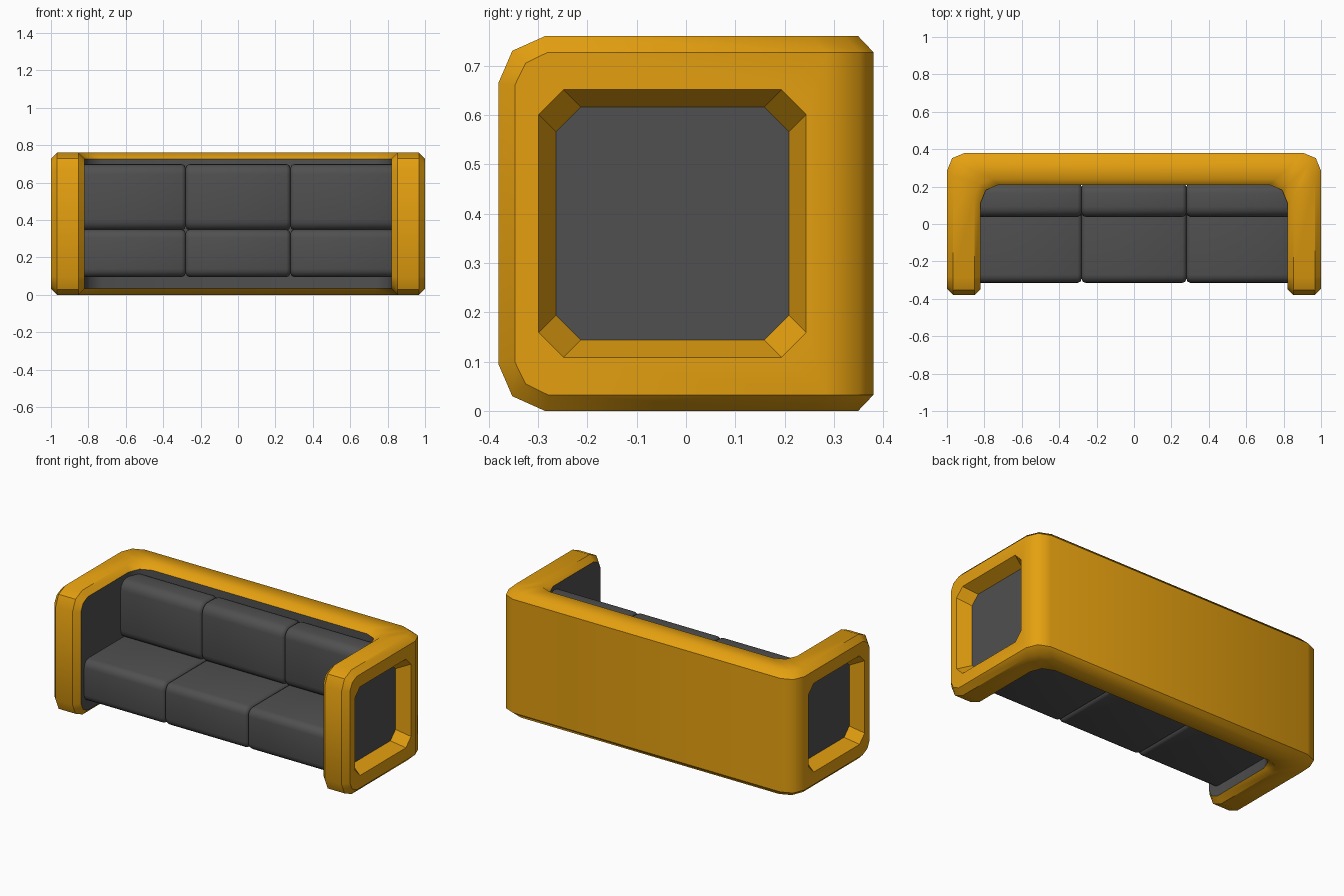
import bpy, bmesh, math

if "Cube" in bpy.data.objects:
    bpy.data.objects.remove(bpy.data.objects["Cube"])

H = 0.76          # overall height
B = 0.033         # rim bevel
R = 0.095         # plan corner radius


def material(name, col):
    m = bpy.data.materials.new(name)
    m.diffuse_color = (*col, 1)
    m.use_nodes = True
    m.node_tree.nodes["Principled BSDF"].inputs["Base Color"].default_value = m.diffuse_color
    return m


GOLD = material("mustard yellow", (0.78, 0.35, 0.005))
GREY = material("dark grey", (0.08, 0.08, 0.08))


def make(name, bm, mats):
    bmesh.ops.recalc_face_normals(bm, faces=bm.faces)
    me = bpy.data.meshes.new(name)
    bm.to_mesh(me)
    bm.free()
    for m in mats:
        me.materials.append(m)
    ob = bpy.data.objects.new(name, me)
    bpy.context.collection.objects.link(ob)
    return ob


def activate(ob):
    bpy.ops.object.select_all(action='DESELECT')
    ob.select_set(True)
    bpy.context.view_layer.objects.active = ob


# U-shaped shell: bevelled wall section swept round arm, back, arm
LAYERS = [(0, True), (B, False), (0.147, False), (0.18, True)]


def station(pos, z_mid, z_in, side):
    """pos(d, inset) gives the plan point at depth d from the outside."""
    low = []
    for d, inset in LAYERS:
        x, y = pos(d, inset)
        low.append((side * x, y, z_in if inset else z_mid))
    return low + [(x, y, H - z) for x, y, z in reversed(low)]


def half(side):
    out = []
    for y_mid, y_in, z_mid, z_in in [(-0.38, -0.347, 0.095, 0.10),
                                     (-0.352, -0.325, 0.03, 0.055),
                                     (-0.285, -0.28, 0, B)]:
        out.append(station(lambda d, i: (1 - d, y_in if i else y_mid), z_mid, z_in, side))
    for a in (0, math.pi / 4, math.pi / 2):
        out.append(station(lambda d, i: (1 - d - R + R * math.cos(a),
                                         0.38 - 0.95 * d - R + R * math.sin(a)), 0, B, side))
    return out


bm = bmesh.new()
rings = [[bm.verts.new(p) for p in s] for s in half(1) + half(-1)[::-1]]
for r, s in zip(rings, rings[1:]):
    for i in range(8):
        j = (i + 1) % 8
        f = bm.faces.new((r[i], r[j], s[j], s[i]))
        f.material_index = 1 if i == 3 else 0      # inner lining is grey
for r in (rings[0], rings[-1]):
    for q in ((1, 2, 5, 6), (0, 1, 6, 7), (2, 3, 4, 5)):
        bm.faces.new([r[k] for k in q])
shell = make("sofa_shell", bm, [GOLD, GREY])

# Tapered window recesses in both arms, with a grey floor
bm = bmesh.new()
for side in (1, -1):
    loops = []
    for x, h in ((0.92, 0.236), (1.05, 0.293)):
        c = h - 0.05
        pts = [(h, -c), (h, c), (c, h), (-c, h), (-h, c), (-h, -c), (-c, -h), (c, -h)]
        loops.append([bm.verts.new((side * x, u - 0.0275, v + H / 2)) for u, v in pts])
    a, b = loops
    bm.faces.new(a).material_index = 1
    bm.faces.new(b)
    for i in range(8):
        j = (i + 1) % 8
        bm.faces.new((a[i], a[j], b[j], b[i]))
cutter = make("window_cutter", bm, [GOLD, GREY])
cutter.hide_render = True

activate(shell)
mod = shell.modifiers.new("windows", 'BOOLEAN')
mod.operation = 'DIFFERENCE'
mod.solver = 'EXACT'
mod.object = cutter
bpy.ops.object.modifier_apply(modifier=mod.name)
bpy.data.objects.remove(cutter)
bpy.ops.object.shade_smooth_by_angle(angle=math.radians(40))

# Keep the tall back corners soft
me = shell.data
for e in me.edges:
    p, q = (me.vertices[k].co for k in e.vertices)
    if abs(p.z - q.z) > 0.6 and (p - q).xy.length < 0.01 and p.y > 0.05:
        e.use_edge_sharp = False


# Cushions: long edges well rounded, ends slightly bevelled
def cushion(name, x0, x1, y0, y1, z0, z1, rad):
    bm = bmesh.new()
    bmesh.ops.create_cube(bm, size=1)
    for v in bm.verts:
        v.co = (x1 if v.co.x > 0 else x0, y1 if v.co.y > 0 else y0, z1 if v.co.z > 0 else z0)
    along = [e for e in bm.edges if abs(e.verts[0].co.x - e.verts[1].co.x) > 0.1]
    bmesh.ops.bevel(bm, geom=along, offset=rad, segments=4, profile=0.5, affect='EDGES')
    ends = [e for e in bm.edges if abs(e.verts[0].co.x - e.verts[1].co.x) < 0.001]
    bmesh.ops.bevel(bm, geom=ends, offset=0.022, segments=2, profile=0.5, affect='EDGES')
    ob = make(name, bm, [GREY])
    activate(ob)
    bpy.ops.object.shade_smooth_by_angle(angle=math.radians(50))


for i, (x0, x1) in enumerate([(-0.845, -0.28), (-0.28, 0.28), (0.28, 0.845)]):
    cushion(f"seat_cushion_{i + 1}", x0, x1, -0.315, 0.22, 0.095, 0.35, 0.045)
    cushion(f"back_cushion_{i + 1}", x0, x1, 0.038, 0.22, 0.345, 0.70, 0.055)
